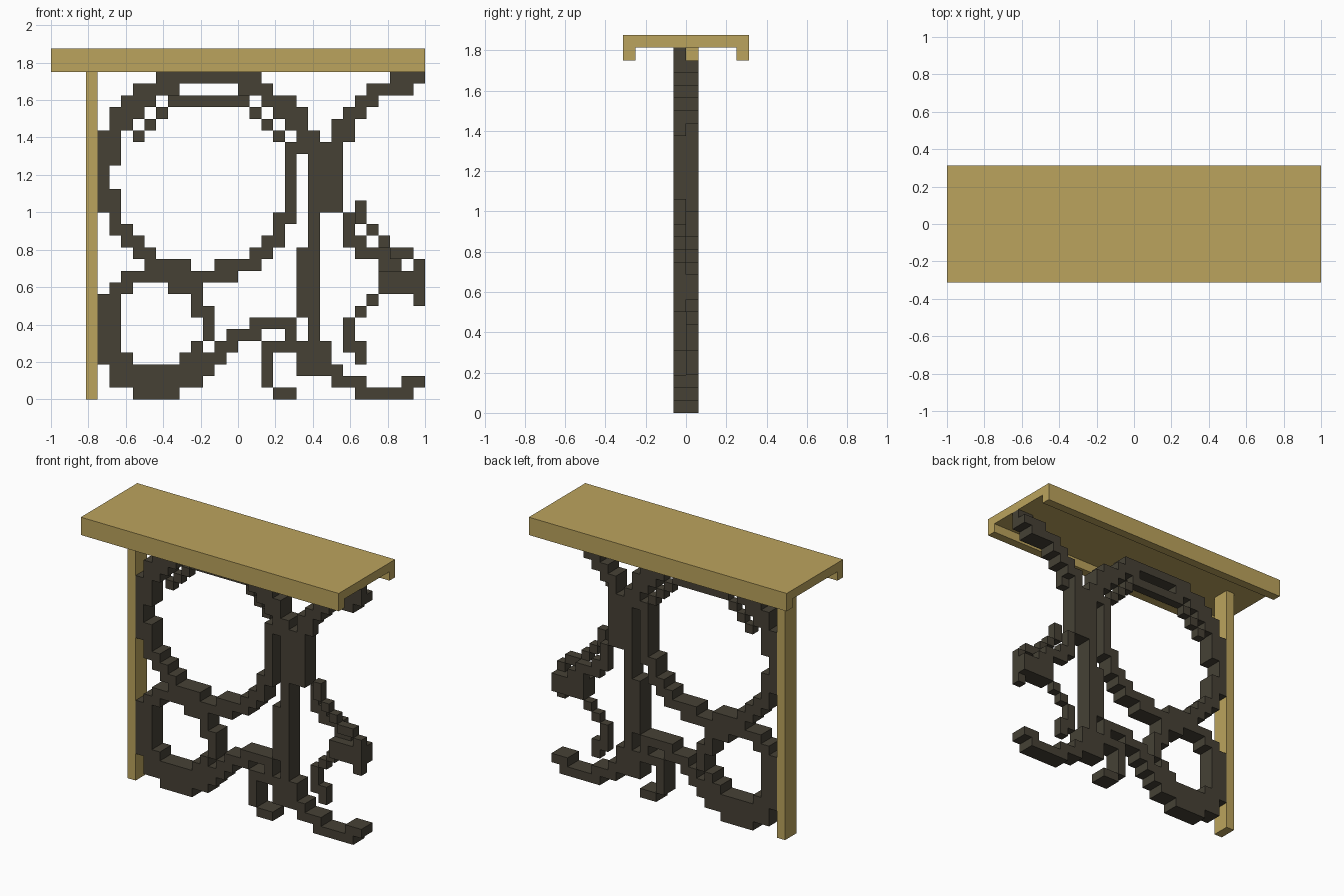
import bpy, bmesh

old = bpy.data.objects.get("Cube")
if old:
    bpy.data.objects.remove(old, do_unlink=True)

U = 0.0625  # size of one block
FRONT, BACK, BOTH = (-1,), (0,), (-1, 0)


def material(name, rgb):
    m = bpy.data.materials.new(name)
    m.use_nodes = True
    m.diffuse_color = (*rgb, 1)
    bsdf = m.node_tree.nodes["Principled BSDF"]
    bsdf.inputs["Base Color"].default_value = (*rgb, 1)
    bsdf.inputs["Roughness"].default_value = 0.9
    return m


wood = material("pale wood", (0.50, 0.37, 0.11))
iron = material("dark iron", (0.061, 0.053, 0.036))


def finish(name, bm, mat):
    bmesh.ops.recalc_face_normals(bm, faces=bm.faces)
    me = bpy.data.meshes.new(name)
    bm.to_mesh(me)
    bm.free()
    me.materials.append(mat)
    ob = bpy.data.objects.new(name, me)
    bpy.context.collection.objects.link(ob)
    return ob


def extrude_profile(name, points, x0, x1, mat):
    """Extrude a (y, z) outline along x."""
    bm = bmesh.new()
    face = bm.faces.new([bm.verts.new((x0, y, z)) for y, z in points])
    geom = bmesh.ops.extrude_face_region(bm, geom=[face])["geom"]
    verts = [g for g in geom if isinstance(g, bmesh.types.BMVert)]
    bmesh.ops.translate(bm, verts=verts, vec=(x1 - x0, 0, 0))
    return finish(name, bm, mat)


def scrollwork(name, *groups):
    """Build block ironwork from (layers, 'row:first-last,...') strings."""
    cells = set()
    for layers, text in groups:
        for part in text.split():
            row, runs = part.split(":")
            for run in runs.split(","):
                a, _, b = run.partition("-")
                for c in range(int(a), int(b or a) + 1):
                    cells.update((c, y, int(row)) for y in layers)
    bm = bmesh.new()
    verts = {}

    def vert(p):
        if p not in verts:
            verts[p] = bm.verts.new(((p[0] - 16) * U, p[1] * U, p[2] * U))
        return verts[p]

    # Keep only the exposed sides of each block
    for cell in sorted(cells):
        for axis in range(3):
            for side in (0, 1):
                near = list(cell)
                near[axis] += 2 * side - 1
                if tuple(near) in cells:
                    continue
                loop = []
                for s, t in ((0, 0), (1, 0), (1, 1), (0, 1)):
                    p = list(cell)
                    p[axis] += side
                    p[(axis + 1) % 3] += s
                    p[(axis + 2) % 3] += t
                    loop.append(vert(tuple(p)))
                bm.faces.new(loop if side else loop[::-1])
    me = bpy.data.meshes.new(name)
    bm.to_mesh(me)
    bm.free()
    me.materials.append(iron)
    ob = bpy.data.objects.new(name, me)
    bpy.context.collection.objects.link(ob)


# Table top with a lip along the front and back edges
extrude_profile("table_top", [
    (-5 * U, 28 * U), (-4 * U, 28 * U), (-4 * U, 29 * U), (4 * U, 29 * U),
    (4 * U, 28 * U), (5 * U, 28 * U), (5 * U, 30 * U), (-5 * U, 30 * U)],
    -1, 1, wood)

# Upright post
extrude_profile("post", [(-U, 0), (U, 0), (U, 29 * U), (-U, 29 * U)],
                -13 * U, -12 * U, wood)

# Large ring, with an inner rim on the rear layer
scrollwork("large_ring", (BOTH, """
    27:9-17 26:7-10,16-18 25:6-8,18-20 24:5-7,19-21 23:5-6,20-21
    22:4-5,21-22 21:4-5,20-21 20:4-5,20 19:4,20 18:4,20 17:4-5,20
    16:4-5,20 15:5,19-20 14:5-6,19 13:6-7,18-19 12:7-8,17-18
    11:8-11,14-17 10:6-15"""),
    (BACK, "25:10-16 24:9,17 23:8,18 22:7,19"))

# Small ring and the scroll running from it to the stem
scrollwork("small_ring", (BOTH, """
    9:5-6,10-12 8:4-5,12 7:4-5,12-13 6:4-5,13 5:4-5,13 4:4-5,12
    3:4-6,11-13 2:5-13 1:5-12 0:7-10"""))
scrollwork("joining_scroll", (BOTH, """
    6:17-20 5:15-17,20 4:14-15,18-20 3:14,18 2:18 1:18 0:19-20"""))

# Central stem
scrollwork("stem", (BOTH, """
    21:22-24 20:22-24 19:22-24 18:22-24 17:22-24 16:22-24 15:22 14:22
    13:22 12:21-22 11:21-22 10:21-22 9:21-22 8:21-22 7:21-22 6:22 5:22
    4:21-23 3:21-23 2:21-24"""))

# Branches on the open side
scrollwork("upper_branch",
           (BOTH, "27:29-31 26:27-30 25:26-27 24:25-26 23:24-25 22:24"),
           (FRONT, "28:30-31 22:25"))
scrollwork("middle_branch",
           (BOTH, "10:28-31 9:28-31"),
           (FRONT, "16:26 15:26 14:27 13:28 12:29-30 11:31 8:31"),
           (BACK, "15:25 14:25 13:25-26 12:26-28 11:28-29"))
scrollwork("curled_tendril", (BACK, "8:27 7:26 6:25 5:25 4:25-26 3:26"))
scrollwork("foot_scroll", (BOTH, "1:24-26,30-31 0:26-30"))
